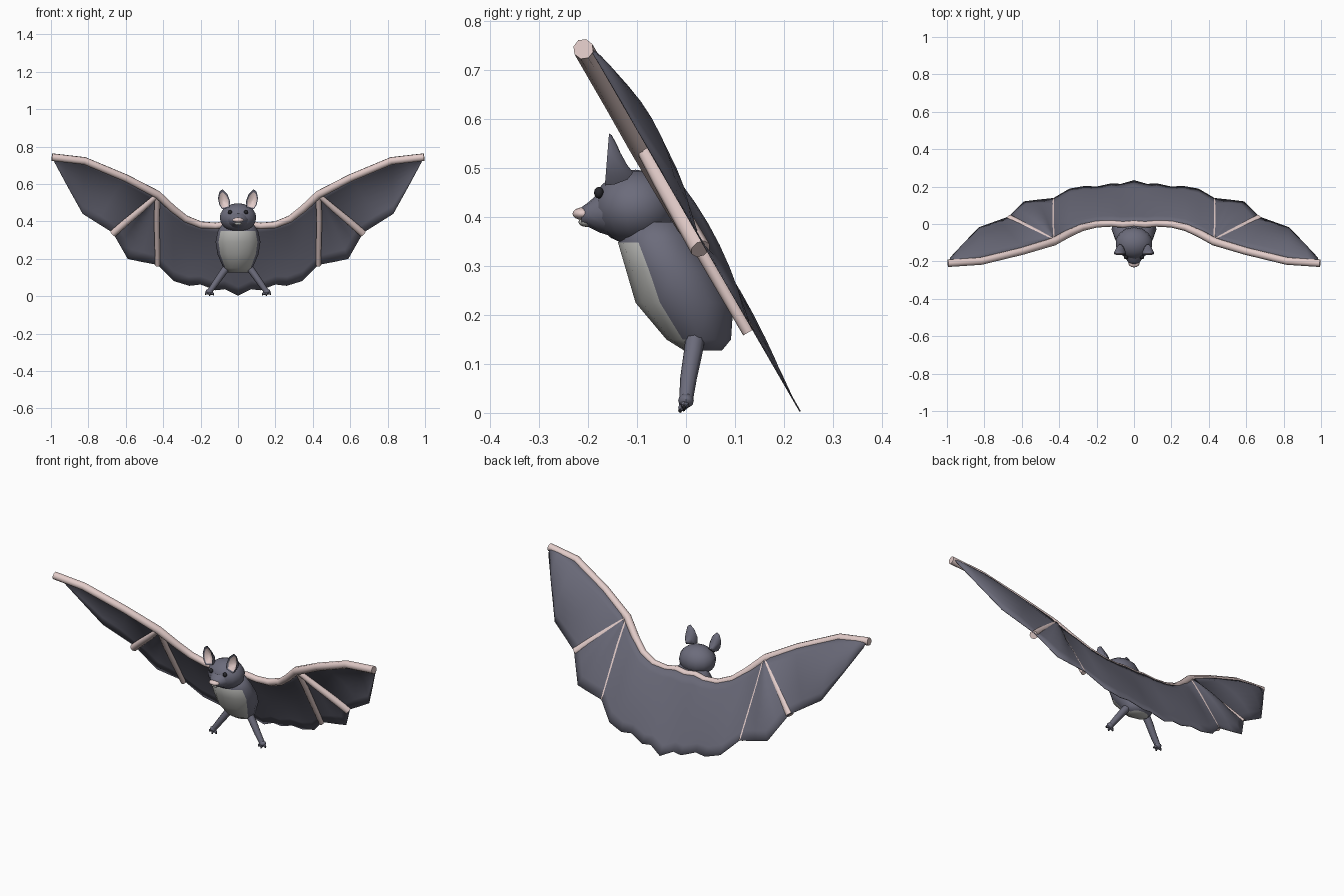
import bpy, bmesh
from math import sin, cos, pi, radians
from mathutils import Vector

if "Cube" in bpy.data.objects:
    bpy.data.objects.remove(bpy.data.objects["Cube"])


def material(name, rgb):
    m = bpy.data.materials.new(name)
    m.diffuse_color = (*rgb, 1)
    m.use_nodes = True
    m.node_tree.nodes["Principled BSDF"].inputs["Base Color"].default_value = m.diffuse_color
    return m


FUR = material("fur", (0.15, 0.15, 0.2))
SKIN = material("wing_skin", (0.14, 0.14, 0.185))
PINK = material("bare_skin", (0.76, 0.6, 0.58))
BELLY = material("belly_fur", (0.5, 0.5, 0.48))
DARK = material("dark", (0.02, 0.02, 0.025))
NORMAL = Vector((0, -0.866, -0.5))      # front side of the slanted wing plane


def finish(name, bm, mats, mirror=False, angle=48):
    bmesh.ops.recalc_face_normals(bm, faces=bm.faces)
    me = bpy.data.meshes.new(name)
    bm.to_mesh(me)
    bm.free()
    ob = bpy.data.objects.new(name, me)
    bpy.context.collection.objects.link(ob)
    for m in mats:
        me.materials.append(m)
    bpy.ops.object.select_all(action='DESELECT')
    ob.select_set(True)
    bpy.context.view_layer.objects.active = ob
    bpy.ops.object.shade_smooth_by_angle(angle=radians(angle))
    if mirror:
        ob.modifiers.new("mirror", 'MIRROR')
    return ob


def loft(bm, rings, mat=lambda i, j: 0, caps=(0, 0)):
    vs = [[bm.verts.new(p) for p in r] for r in rings]
    n = len(vs[0])
    for i in range(len(vs) - 1):
        for j in range(n):
            k = (j + 1) % n
            f = bm.faces.new((vs[i][j], vs[i][k], vs[i + 1][k], vs[i + 1][j]))
            f.material_index = mat(i, j)
    for ring, m in zip((vs[0], vs[-1]), caps):
        bm.faces.new(ring).material_index = m


def tube(bm, path, radii, normal, n=8):
    pts = [Vector(p) for p in path]
    rings = []
    for i, p in enumerate(pts):
        d = (pts[min(i + 1, len(pts) - 1)] - pts[max(i - 1, 0)]).normalized()
        u = d.cross(normal).normalized()
        w = u.cross(d)
        rings.append([p + radii[i] * (cos(2 * pi * k / n) * u + sin(2 * pi * k / n) * w)
                      for k in range(n)])
    loft(bm, rings)


def ball(name, loc, size, mat, mirror=False, seg=12, rows=8):
    bm = bmesh.new()
    bmesh.ops.create_uvsphere(bm, u_segments=seg, v_segments=rows, radius=1)
    for v in bm.verts:
        v.co = Vector(loc) + Vector([a * b for a, b in zip(v.co, size)])
    return finish(name, bm, [mat], mirror)


def on_wing(x, z, lift=0.0):
    """Point on the slanted wing plane, lifted towards the front."""
    return Vector((x, 0.235 - 0.578 * z, z)) + NORMAL * lift


# Wing membrane: columns of (top x, top z, bottom x, bottom z, backward bulge)
W = (0.43, 0.545)
columns = [
    (0, .385, 0, .003, .0), (.07, .39, .07, .038, .006), (.12, .385, .12, .032, .01),
    (.2, .39, .2, .063, .014), (.28, .42, .26, .056, .016), (.35, .475, .345, .082, .014),
    (*W, .43, .168, 0), (*W, .52, .185, .022), (*W, .59, .2, .028), (*W, .63, .27, .022),
    (*W, .67, .34, 0), (.6, .635, .75, .39, .03), (.82, .725, .83, .44, .036),
    (.93, .745, .91, .585, .02), (.99, .75, .98, .715, 0)]
bm = bmesh.new()
ROWS = 8
grid = [[bm.verts.new(on_wing(a + (c - a) * t, b + (d - b) * t, -h * sin(pi * t) ** 0.8
                              if 0 < t < 1 else 0))
         for t in [r / ROWS for r in range(ROWS + 1)]]
        for a, b, c, d, h in columns]
for p, q in zip(grid, grid[1:]):
    for r in range(ROWS):
        bm.faces.new((p[r], q[r], q[r + 1], p[r + 1]))
bmesh.ops.remove_doubles(bm, verts=bm.verts, dist=0.0005)
wing = finish("wing_membrane", bm, [SKIN], True)
wing.modifiers["mirror"].use_clip = True
sol = wing.modifiers.new("thickness", 'SOLIDIFY')
sol.thickness = 0.003
sol.offset = 0

# Arm bone along the leading edge
arm = [(0, .385), (.06, .392), (.12, .382), (.2, .388), (.28, .42), (.35, .475),
       (.43, .55), (.6, .638), (.82, .73), (.995, .75)]
bm = bmesh.new()
tube(bm, [on_wing(x, z, .013) for x, z in arm],
     [.018, .018, .018, .019, .02, .021, .022, .021, .021, .021], NORMAL)
finish("arm_bone", bm, [PINK], True)

# Two finger bones from the wrist
for name, pts, radii in (
        ("inner_finger", [W, (.435, .42), (.432, .29), (.43, .17)], [.014, .015, .014, .013]),
        ("outer_finger", [W, (.51, .475), (.6, .4), (.668, .34)], [.014, .018, .02, .021])):
    bm = bmesh.new()
    tube(bm, [on_wing(x, z, .01) for x, z in pts], radii, NORMAL)
    finish(name, bm, [PINK], True)

# Body with a pale belly: (z, centre y, half width, half depth)
body = [(.127, .035, .052, .038), (.15, .026, .078, .066), (.225, -.003, .11, .1),
        (.29, -.028, .12, .094), (.348, -.055, .108, .084), (.39, -.06, .08, .06)]
bm = bmesh.new()
angles = [2 * pi * k / 12 for k in range(12)]
loft(bm, [[(rx * sin(a), cy - ry * cos(a), z) for a in angles] for z, cy, rx, ry in body],
     lambda i, j: int(i < 4 and (j in (0, 1, 10, 11) or (i == 0 and j in (2, 9)))), (1, 0))
finish("body", bm, [FUR, BELLY], angle=60)

# Head
ball("head", (0, -.103, .42), (.1, .086, .077), FUR, seg=14, rows=10)

# Snout: (y, z, half width, half height)
snout = [(-.14, .412, .07, .055), (-.175, .41, .052, .042), (-.2, .405, .034, .025),
         (-.214, .402, .024, .018)]
bm = bmesh.new()
loft(bm, [[(rx * cos(a), y, z + rz * sin(a)) for a in angles] for y, z, rx, rz in snout])
finish("snout", bm, [FUR], angle=60)
ball("nose", (0, -.211, .407), (.03, .021, .013), PINK)
ball("chin", (0, -.203, .39), (.022, .017, .01), BELLY)
ball("eye", (.043, -.178, .45), (.012, .01, .012), DARK, True, 10, 6)

# Ears: cupped pink front, furry bulging back
outline = [(.045, .475), (.043, .51), (.058, .548), (.083, .571), (.099, .56),
           (.107, .525), (.1, .49), (.085, .465)]
mid = Vector((.077, .5))


def ear_ring(s, y, slope):
    return [(mid.x + (x - mid.x) * s, y + slope * (z - .5), mid.y + (z - mid.y) * s)
            for x, z in outline]


bm = bmesh.new()
loft(bm, [ear_ring(.25, -.14, .1), ear_ring(.8, -.158, .1), ear_ring(1, -.163, .08),
          ear_ring(.95, -.148, -.05), ear_ring(.65, -.126, -.2), ear_ring(.25, -.115, -.2)],
     lambda i, j: int(i == 0), (1, 0))
finish("ear", bm, [FUR, PINK], True, 60)

# Legs
bm = bmesh.new()
tube(bm, [(.055, .02, .16), (.085, .014, .12), (.12, .005, .07), (.152, 0, .025)],
     [.02, .019, .017, .014], Vector((0, 1, 0)))
finish("leg", bm, [FUR], True)

# Feet with toes and claws
ball("foot", (.153, 0, .025), (.02, .016, .015), FUR, True, 8, 6)
for i, (x, y, z) in enumerate([(.132, -.005, .01), (.152, -.012, .007), (.174, -.004, .013)]):
    root, tip = Vector((.152, 0, .024)), Vector((x, y, z))
    bm = bmesh.new()
    tube(bm, [root, root.lerp(tip, .6), tip], [.011, .009, .006], Vector((0, 1, 0)), 6)
    finish(f"toe_{i + 1}", bm, [FUR], True)
    ball(f"claw_{i + 1}", (x, y, z - .002), (.004, .004, .005), DARK, True, 6, 4)
